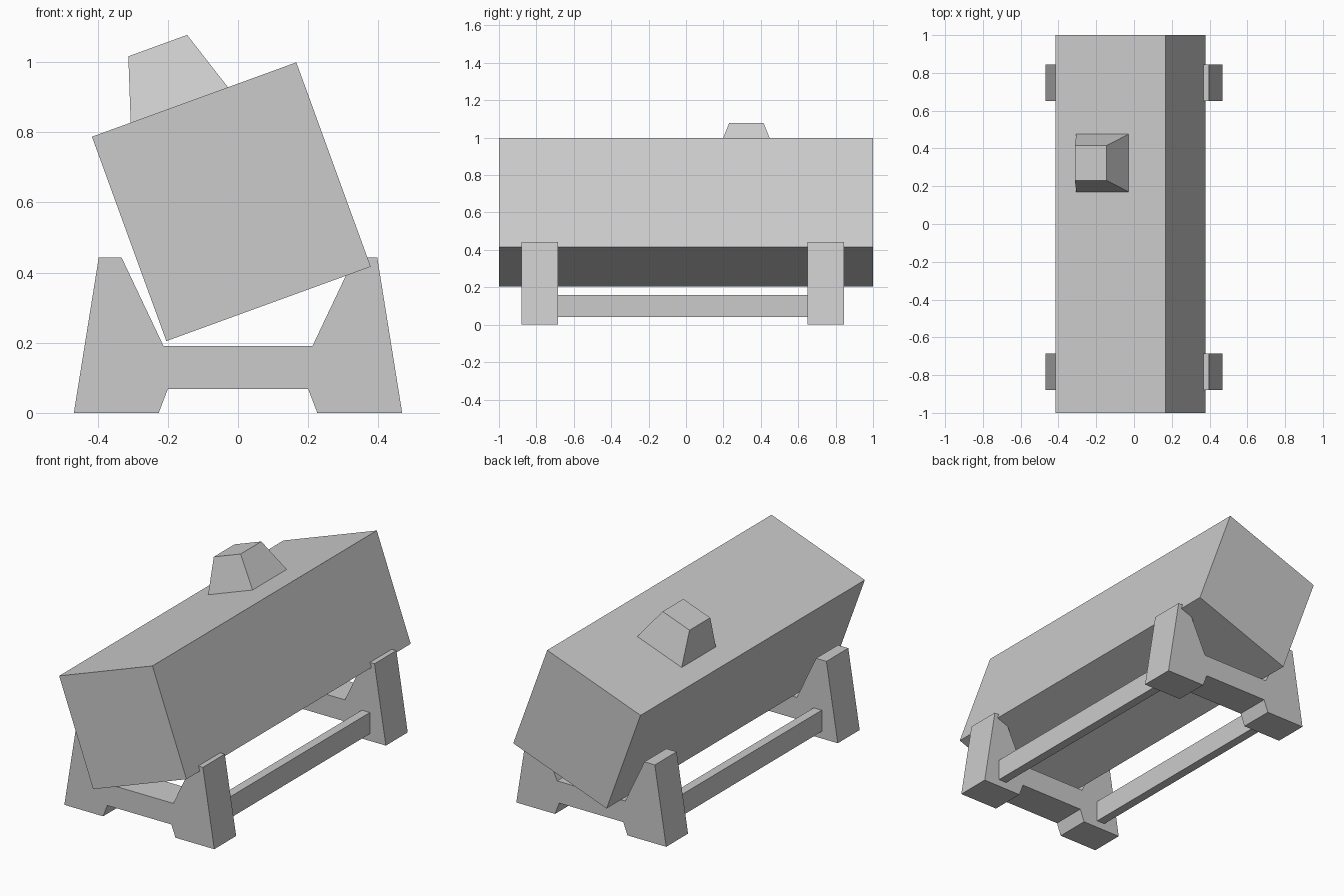
import bpy
import bmesh
from math import radians
from mathutils import Matrix, Vector

cube = bpy.data.objects.get("Cube")
if cube:
    bpy.data.objects.remove(cube, do_unlink=True)

# Single plain grey material
GREY = (0.6, 0.6, 0.6, 1)
grey = bpy.data.materials.new("plain grey")
grey.use_nodes = True
grey.diffuse_color = GREY
grey.node_tree.nodes["Principled BSDF"].inputs["Base Color"].default_value = GREY


def add_object(name, bm, matrix=None):
    bmesh.ops.recalc_face_normals(bm, faces=bm.faces)
    mesh = bpy.data.meshes.new(name)
    bm.to_mesh(mesh)
    bm.free()
    mesh.materials.append(grey)
    obj = bpy.data.objects.new(name, mesh)
    if matrix:
        obj.matrix_world = matrix
    bpy.context.collection.objects.link(obj)
    return obj


def add_box(name, size, matrix, top_scale=1.0):
    """Box centred on its matrix, optionally tapered towards the top."""
    bm = bmesh.new()
    bmesh.ops.create_cube(bm, size=1)
    for v in bm.verts:
        taper = top_scale if v.co.z > 0 else 1.0
        v.co = Vector((v.co.x * size[0] * taper, v.co.y * size[1] * taper, v.co.z * size[2]))
    return add_object(name, bm, matrix)


def add_prism(name, outline, y_front, y_back):
    """Extrude an x-z outline along y."""
    bm = bmesh.new()
    face = bm.faces.new([bm.verts.new((x, y_front, z)) for x, z in outline])
    result = bmesh.ops.extrude_face_region(bm, geom=[face])
    moved = [g for g in result["geom"] if isinstance(g, bmesh.types.BMVert)]
    bmesh.ops.translate(bm, verts=moved, vec=(0, y_back - y_front, 0))
    return add_object(name, bm)


# Long body, tipped about its length, with a tapered knob on its upper face
SIDE = 0.62
KNOB_HEIGHT = 0.18
tilt = Matrix.Translation((-0.019, 0, 0.602)) @ Matrix.Rotation(radians(-20), 4, "Y")
add_box("body", (SIDE, 2, SIDE), tilt)
knob_place = Matrix.Translation((-0.045, 0.323, (SIDE + KNOB_HEIGHT) / 2))
add_box("top_knob", (0.295, 0.305, KNOB_HEIGHT), tilt @ knob_place, top_scale=0.605)

# Two cradle stands, each from a mirrored half outline
half = [(0.2, 0.068), (0.226, 0), (0.468, 0), (0.397, 0.443), (0.332, 0.443), (0.212, 0.19)]
outline = half + [(-x, z) for x, z in reversed(half)]
FRONT_INNER, BACK_INNER, DEPTH = -0.685, 0.65, 0.195
add_prism("front_stand", outline, FRONT_INNER - DEPTH, FRONT_INNER)
add_prism("back_stand", outline, BACK_INNER, BACK_INNER + DEPTH)

# Rails joining the stands on both sides
for name, side in (("left_rail", 1), ("right_rail", -1)):
    place = Matrix.Translation((side * 0.343, (FRONT_INNER + BACK_INNER) / 2, 0.1))
    add_box(name, (0.05, BACK_INNER - FRONT_INNER, 0.12), place)
